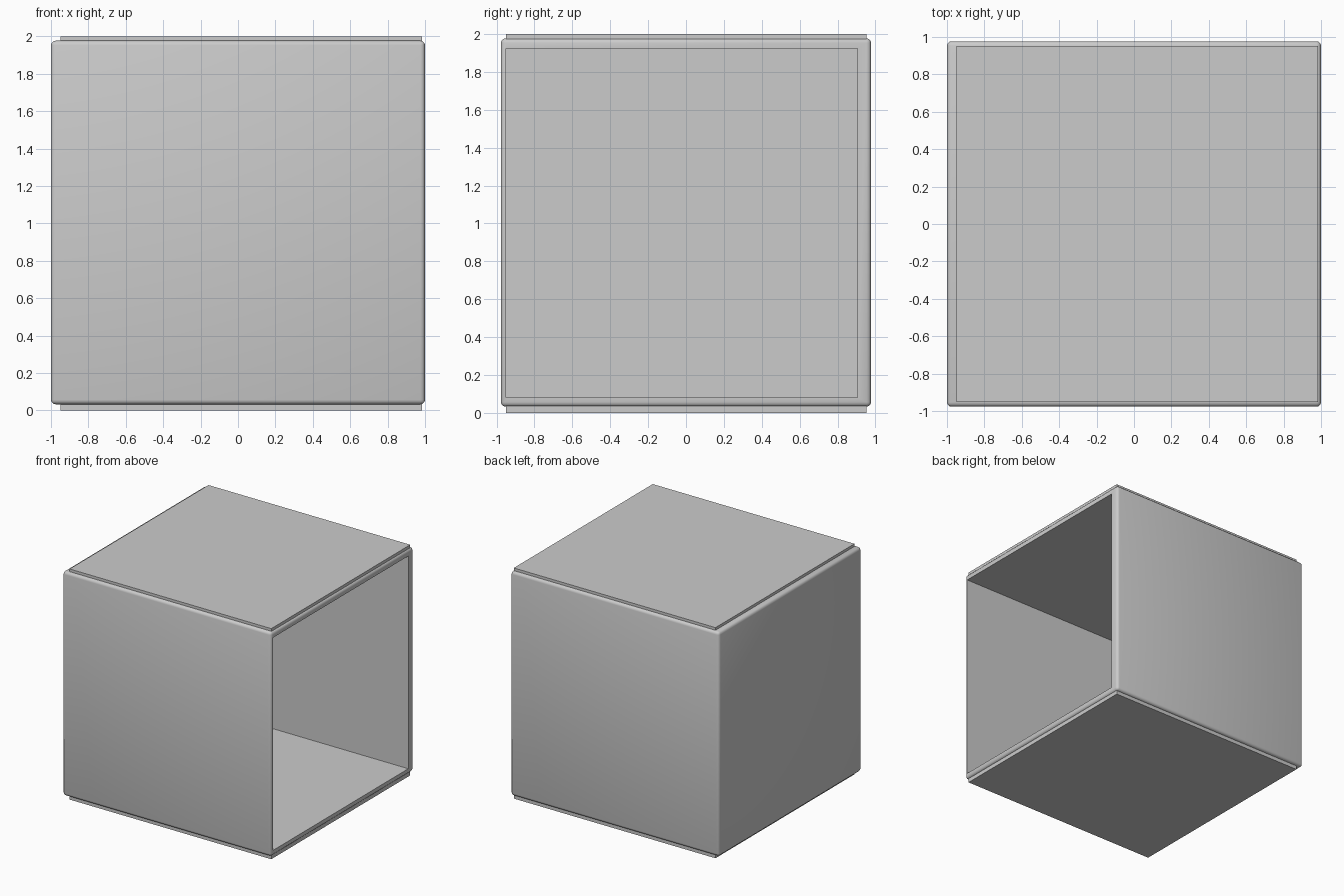
import bpy, bmesh
from mathutils import Vector

if "Cube" in bpy.data.objects:
    bpy.data.objects.remove(bpy.data.objects["Cube"])


def box(name, lo, hi, bevel=0.0):
    """Axis-aligned box from two corners, optionally with rounded edges."""
    lo, hi = Vector(lo), Vector(hi)
    bm = bmesh.new()
    bmesh.ops.create_cube(bm, size=1)
    for v in bm.verts:
        v.co = [(lo[i] + hi[i]) / 2 + v.co[i] * (hi[i] - lo[i]) for i in range(3)]
    if bevel:
        bmesh.ops.bevel(bm, geom=bm.edges[:], offset=bevel, segments=3,
                        profile=0.5, affect='EDGES')
    mesh = bpy.data.meshes.new(name)
    bm.to_mesh(mesh)
    bm.free()
    ob = bpy.data.objects.new(name, mesh)
    bpy.context.collection.objects.link(ob)
    return ob


# Rounded shell, hollow and open toward +x
shell = box("shell", (-1, -0.977, 0.033), (1, 0.977, 1.977), 0.024)
bpy.ops.object.select_all(action='DESELECT')
shell.select_set(True)
bpy.context.view_layer.objects.active = shell
bpy.ops.object.shade_smooth_by_angle(angle=0.7)

# Cavity: thin front wall, thicker back wall, floor and ceiling
cavity = box("cavity_cutter", (-0.95, -0.951, 0.08), (1.2, 0.905, 1.924))
cavity.hide_render = True
cavity.hide_set(True)
cut = shell.modifiers.new("cavity", 'BOOLEAN')
cut.operation = 'DIFFERENCE'
cut.solver = 'EXACT'
cut.object = cavity

# Inset plates standing proud of the top and bottom
for name, z0, z1 in (("top_plate", 1.95, 2.0), ("bottom_plate", 0.0, 0.06)):
    box(name, (-0.95, -0.951, z0), (0.985, 0.953, z1))
